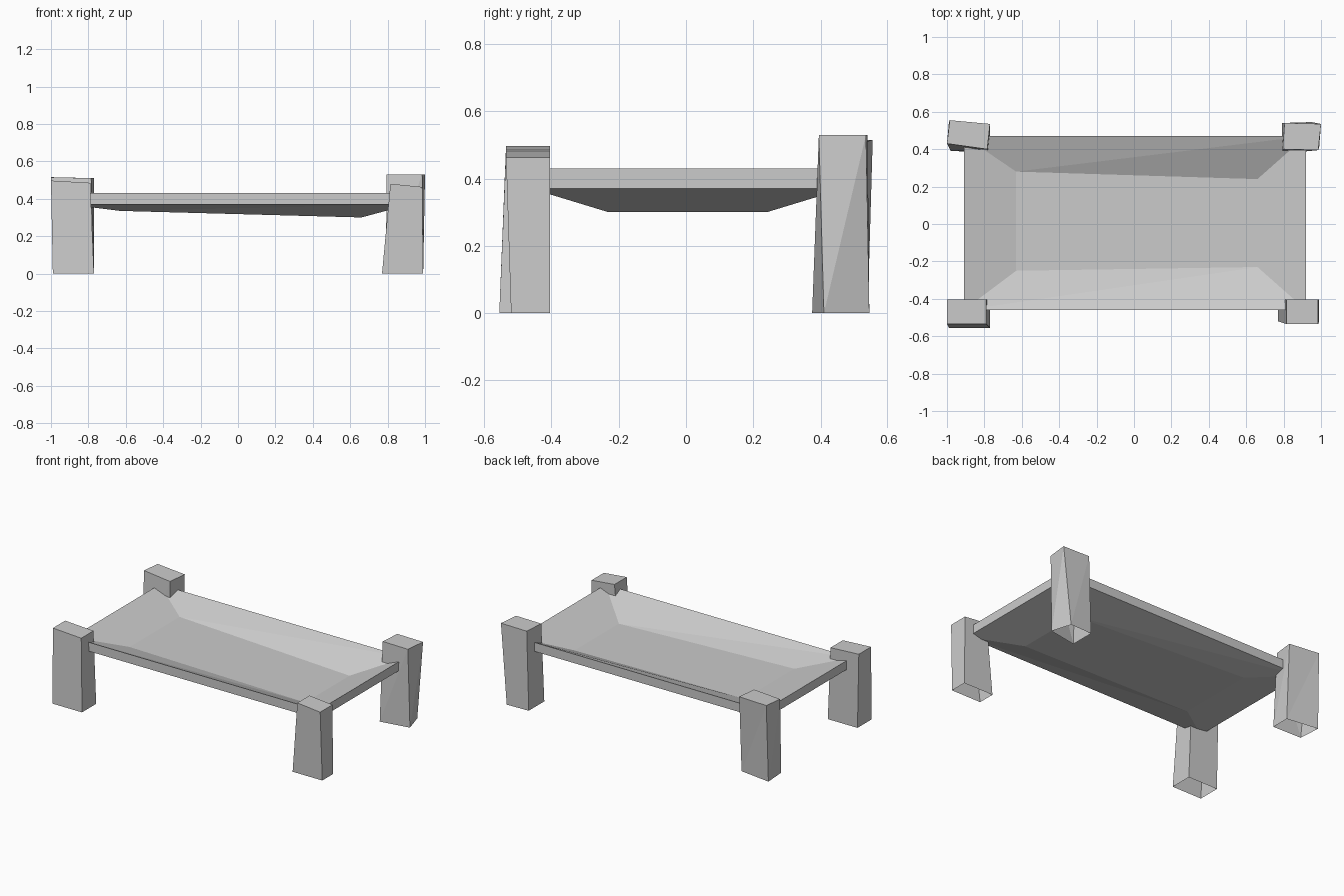
import bpy
import bmesh

default_cube = bpy.data.objects.get("Cube")
if default_cube:
    bpy.data.objects.remove(default_cube, do_unlink=True)

# Single stone colour
stone = bpy.data.materials.new("light grey stone")
stone.use_nodes = True
grey = (0.6, 0.6, 0.6, 1)
stone.diffuse_color = grey
stone.node_tree.nodes["Principled BSDF"].inputs["Base Color"].default_value = grey


def loft(name, rings, close_first=True):
    """Join four-cornered rings with creased sides, optionally open at the start."""
    bm = bmesh.new()
    loops = [[bm.verts.new(point) for point in ring] for ring in rings]
    for lower, upper in zip(loops, loops[1:]):
        for i in range(len(lower)):
            j = (i + 1) % len(lower)
            bm.faces.new((lower[i], lower[j], upper[j]))
            bm.faces.new((lower[i], upper[j], upper[i]))
    bm.faces.new(loops[-1])
    if close_first:
        bm.faces.new(reversed(loops[0]))
    mesh = bpy.data.meshes.new(name)
    bm.to_mesh(mesh)
    bm.free()
    mesh.materials.append(stone)
    obj = bpy.data.objects.new(name, mesh)
    bpy.context.scene.collection.objects.link(obj)
    return obj


def raise_ring(ring, height):
    return [(x, y, z + height) for x, y, z in ring]


def leg(name, foot, top, left_height, right_height):
    """Crooked, hollow-footed post; corners run counterclockwise from front -x."""
    heights = (left_height, right_height, right_height, left_height)
    base_ring = [(x, y, 0) for x, y in foot]
    top_ring = [(x, y, z) for (x, y), z in zip(top, heights)]
    return loft(name, [base_ring, top_ring], close_first=False)


# Sagging slab: a thick rim sloping in to a thin, slightly tilted floor
rim_thickness = 0.06
floor_thickness = 0.025
rim = [(-0.91, -0.46, 0.37), (0.92, -0.46, 0.37),
       (0.92, 0.47, 0.37), (-0.91, 0.47, 0.37)]
floor = [(-0.63, -0.25, 0.335), (0.66, -0.23, 0.3),
         (0.66, 0.24, 0.3), (-0.63, 0.28, 0.335)]
loft("bed_slab", [floor, rim, raise_ring(rim, rim_thickness),
                  raise_ring(floor, floor_thickness)])

# Four uneven corner posts
leg("front_right_leg",
    [(-0.99, -0.555), (-0.77, -0.555), (-0.77, -0.405), (-0.99, -0.405)],
    [(-1, -0.535), (-0.79, -0.535), (-0.79, -0.405), (-1, -0.405)],
    0.497, 0.485)
leg("front_left_leg",
    [(0.77, -0.52), (0.99, -0.52), (0.99, -0.405), (0.77, -0.405)],
    [(0.815, -0.535), (0.985, -0.535), (0.985, -0.405), (0.815, -0.405)],
    0.48, 0.463)
leg("back_right_leg",
    [(-0.98, 0.39), (-0.77, 0.385), (-0.77, 0.51), (-0.99, 0.54)],
    [(-1, 0.43), (-0.785, 0.4), (-0.77, 0.535), (-0.985, 0.555)],
    0.515, 0.51)
leg("back_left_leg",
    [(0.79, 0.375), (0.99, 0.41), (0.95, 0.545), (0.79, 0.54)],
    [(0.795, 0.4), (0.985, 0.395), (1, 0.535), (0.805, 0.54)],
    0.53, 0.53)
